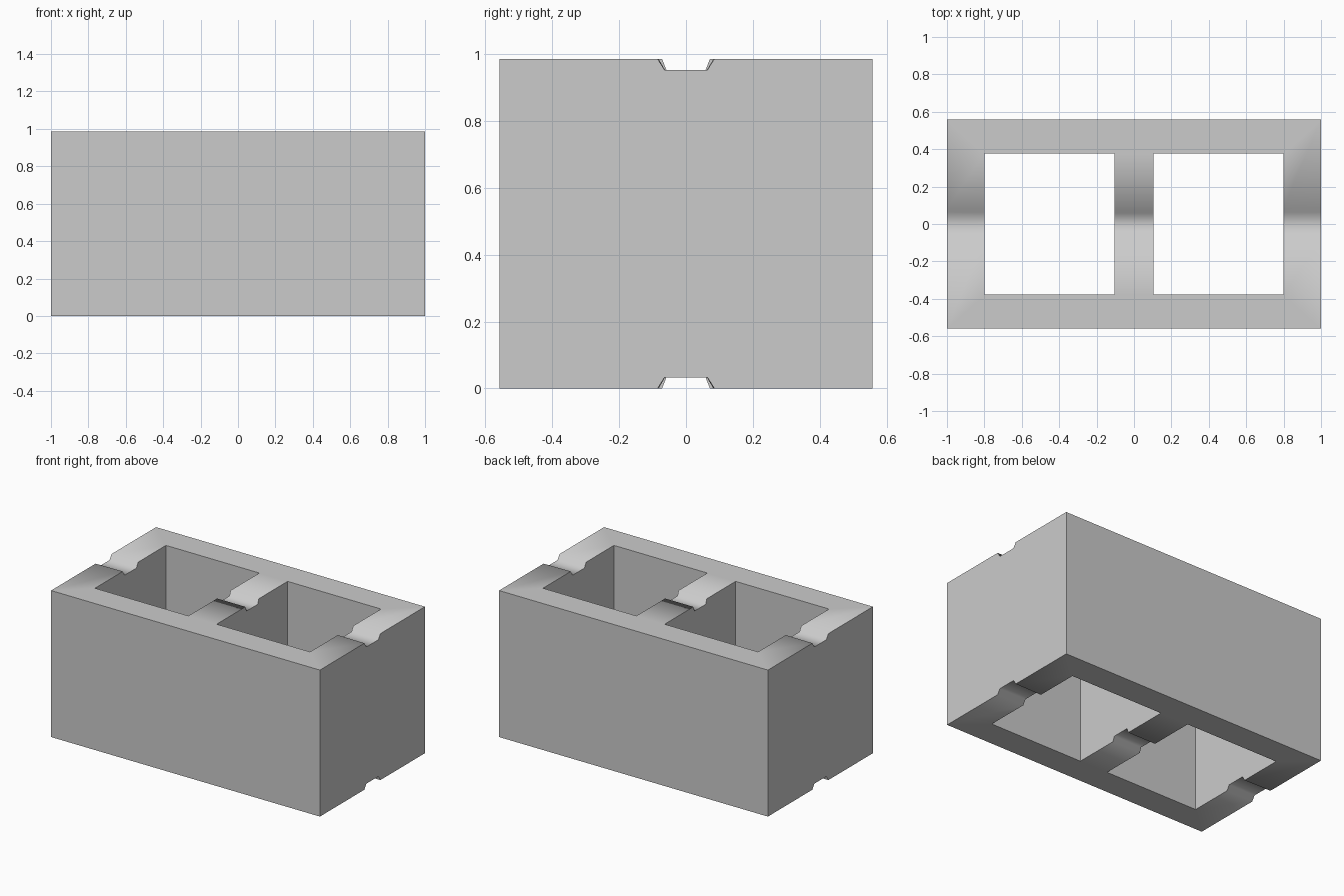
import bpy, bmesh, math

if "Cube" in bpy.data.objects:
    bpy.data.objects.remove(bpy.data.objects["Cube"])

HEIGHT, DEPTH, GROOVE = 0.985, 0.558, 0.033
XS = [-1, -0.8, -0.105, 0.105, 0.8, 1]


# Cross stations: groove flares slightly towards the block ends
def stations(x):
    t = abs(x)
    lip = 0.07 + 0.015 * t
    floor = 0.058 + 0.006 * t
    inner = DEPTH if t == 1 else 0.377
    half = [(DEPTH, 0), (inner, 0), (lip, 0), (floor, GROOVE)]
    return [(-y, d) for y, d in half] + [(y, d) for y, d in reversed(half)]


bm = bmesh.new()
top, bottom = [], []
for x in XS:
    row = stations(x)
    top.append([bm.verts.new((x, y, HEIGHT - d)) for y, d in row])
    bottom.append([bm.verts.new((x, y, d)) for y, d in row])

NX, NY = len(XS) - 1, 7


# Solid cells exclude the two square cores
def solid(i, j):
    if not (0 <= i < NX and 0 <= j < NY):
        return False
    return not (i in (1, 3) and 1 <= j <= 5)


for i in range(NX):
    for j in range(NY):
        if not solid(i, j):
            continue
        ring = [(i, j), (i + 1, j), (i + 1, j + 1), (i, j + 1)]
        bm.faces.new([top[a][b] for a, b in ring])
        bm.faces.new([bottom[a][b] for a, b in reversed(ring)])
        # Walls wherever the neighbouring cell is empty
        for k, (di, dj) in enumerate([(0, -1), (1, 0), (0, 1), (-1, 0)]):
            if not solid(i + di, j + dj):
                (a, b), (c, d) = ring[k], ring[(k + 1) % 4]
                bm.faces.new([bottom[a][b], bottom[c][d], top[c][d], top[a][b]])

bmesh.ops.remove_doubles(bm, verts=bm.verts[:], dist=1e-4)
bmesh.ops.recalc_face_normals(bm, faces=bm.faces[:])

mesh = bpy.data.meshes.new("hollow_block")
bm.to_mesh(mesh)
bm.free()
block = bpy.data.objects.new("hollow_block", mesh)
bpy.context.collection.objects.link(block)

# Soft shading across the grooves, sharp outer and core edges
bpy.context.view_layer.objects.active = block
block.select_set(True)
bpy.ops.object.shade_smooth_by_angle(angle=math.radians(75))
